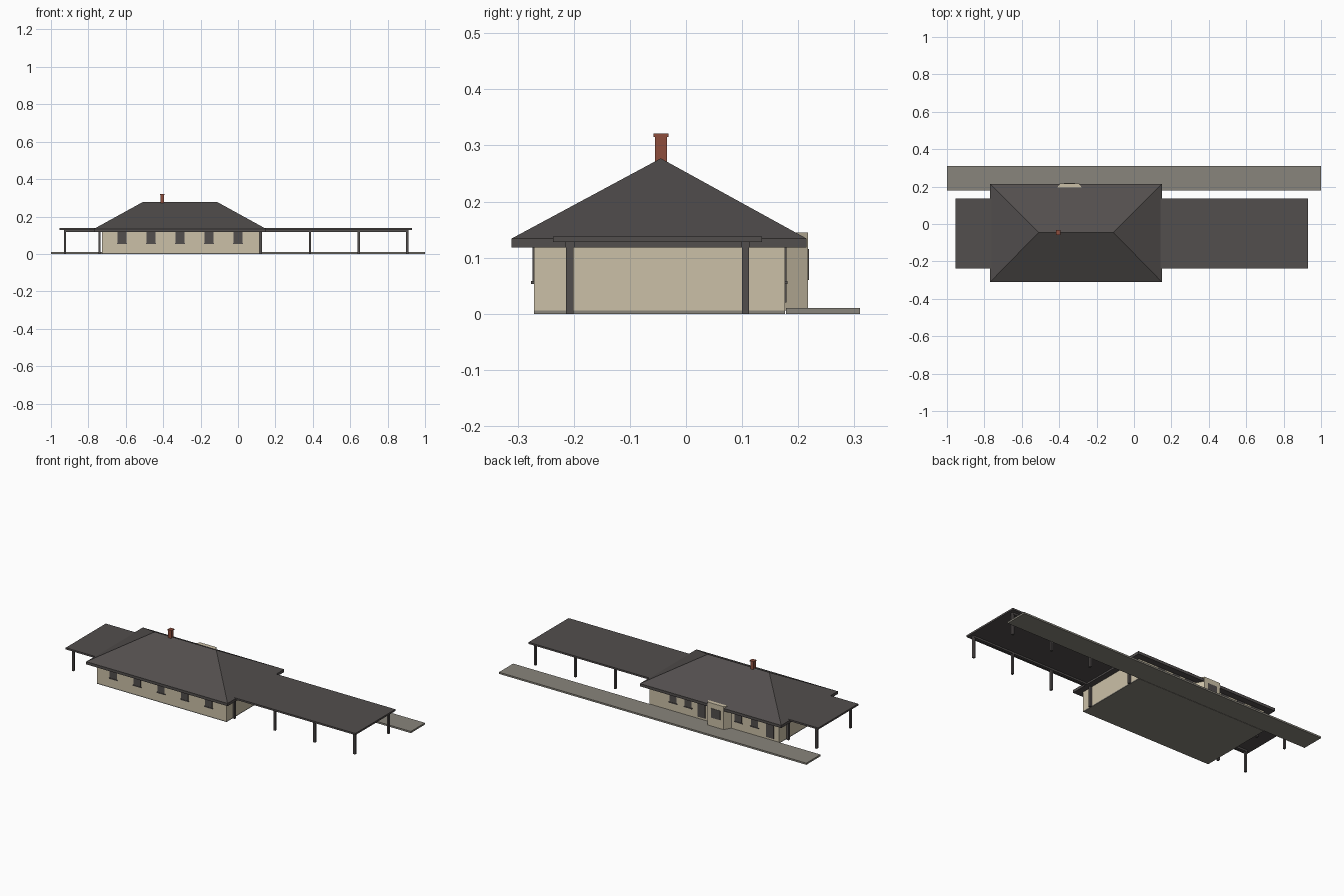
import bpy, bmesh
from mathutils import Vector

cube = bpy.data.objects.get("Cube")
if cube:
    bpy.data.objects.remove(cube, do_unlink=True)


def material(name, rgb):
    m = bpy.data.materials.new(name)
    m.use_nodes = True
    m.diffuse_color = (*rgb, 1)
    m.node_tree.nodes["Principled BSDF"].inputs["Base Color"].default_value = (*rgb, 1)
    return m


SLATE = material("slate_grey", (0.085, 0.077, 0.075))
CREAM = material("cream_wall", (0.60, 0.53, 0.39))
STONE = material("platform_stone", (0.25, 0.235, 0.20))
BRICK = material("red_brick", (0.27, 0.075, 0.045))


def make(name, bm, mat):
    bmesh.ops.recalc_face_normals(bm, faces=bm.faces)
    mesh = bpy.data.meshes.new(name)
    bm.to_mesh(mesh)
    bm.free()
    mesh.materials.append(mat)
    ob = bpy.data.objects.new(name, mesh)
    bpy.context.collection.objects.link(ob)
    return ob


def box(name, x, y, z, mat):
    """Box from (min, max) ranges on each axis."""
    bm = bmesh.new()
    bmesh.ops.create_cube(bm, size=1)
    for v in bm.verts:
        v.co = [r[0] if c < 0 else r[1] for c, r in zip(v.co, (x, y, z))]
    return make(name, bm, mat)


def around(c, width):
    return (c - width / 2, c + width / 2)


def prism(name, outline, z, mat):
    bm = bmesh.new()
    face = bm.faces.new([bm.verts.new((x, y, z[0])) for x, y in outline])
    top = bmesh.ops.extrude_face_region(bm, geom=[face])["geom"]
    for v in top:
        if isinstance(v, bmesh.types.BMVert):
            v.co.z = z[1]
    return make(name, bm, mat)


# Ground slabs and walls
WALL_X, WALL_Y, EAVE = (-0.727, 0.115), (-0.271, 0.176), 0.118
box("platform", (-1, 1), (0.178, 0.31), (0, 0.01), STONE)
box("foundation", WALL_X, WALL_Y, (0, 0.006), STONE)
box("walls", WALL_X, WALL_Y, (0.006, 0.12), CREAM)

# Hipped roof: eave slab with its top drawn in to a ridge
ROOF_X, ROOF_Y = (-0.77, 0.15), (-0.311, 0.215)
RIDGE = [Vector((x, -0.045, 0.277)) for x in (-0.51, -0.11)]
bm = bmesh.new()
rings = [[bm.verts.new((x, y, z)) for x, y in
          ((ROOF_X[0], ROOF_Y[0]), (ROOF_X[1], ROOF_Y[0]),
           (ROOF_X[1], ROOF_Y[1]), (ROOF_X[0], ROOF_Y[1]))] for z in (EAVE, 0.134)]
low, top = rings
a, b = [bm.verts.new(p) for p in RIDGE]
bm.faces.new(low)
for i in range(4):
    j = (i + 1) % 4
    bm.faces.new((low[i], low[j], top[j], top[i]))
for corners in ((top[0], top[1], b, a), (top[1], top[2], b),
                (top[2], top[3], a, b), (top[3], top[0], a)):
    bm.faces.new(corners)
make("hipped_roof", bm, SLATE)

# Chimney
box("chimney_stack", around(-0.405, 0.021), around(-0.0445, 0.021), (0.24, 0.316), BRICK)
box("chimney_cap", around(-0.405, 0.026), around(-0.0445, 0.026), (0.315, 0.321), BRICK)

# Side canopies with edge beams and posts
POST_Y = (-0.207, 0.106)
for side, span, posts in (("right", (-0.955, -0.72), (-0.925, -0.74)),
                          ("left", (0.1, 0.93), (0.122, 0.385, 0.645, 0.905))):
    box(side + "_canopy", span, (-0.237, 0.135), (0.128, 0.138), SLATE)
    for y, row in zip(POST_Y, ("front", "back")):
        box(f"{side}_{row}_beam", (posts[0] - 0.006, posts[-1] + 0.006),
            around(y, 0.016), (0.118, 0.128), SLATE)
        for i, x in enumerate(posts):
            box(f"{side}_{row}_post_{i + 1}", around(x, 0.012), around(y, 0.013),
                (0, 0.12), SLATE)


# Windows and doors, as thin plates on the walls
def opening(name, x, wall, out, bottom, width=0.046):
    box(name, around(x, width), sorted((wall, wall + out * 0.003)), (bottom, EAVE), SLATE)
    if bottom > 0.03:
        box(name + "_sill", around(x, width + 0.008), sorted((wall, wall + out * 0.005)),
            (bottom - 0.002, bottom + 0.003), SLATE)


for i in range(5):
    opening(f"front_window_{i + 1}", -0.62 + 0.155 * i, WALL_Y[0], -1, 0.055)
for i, x in enumerate((-0.57, -0.465, -0.137, -0.04)):
    opening(f"back_window_{i + 1}", x, WALL_Y[1], 1, 0.055)
for i, x in enumerate((-0.67, -0.225)):
    opening(f"back_door_{i + 1}", x, WALL_Y[1], 1, 0.02, 0.05)

# Bay on the platform side, rising just above the eave
BAY_X, BAY_Y = -0.345, 0.217
prism("bay", [(BAY_X - 0.078, 0.17), (BAY_X + 0.078, 0.17),
              (BAY_X + 0.052, BAY_Y), (BAY_X - 0.052, BAY_Y)], (0.006, 0.145), CREAM)
box("bay_window", around(BAY_X, 0.06), (BAY_Y, BAY_Y + 0.002), (0.06, 0.115), SLATE)
